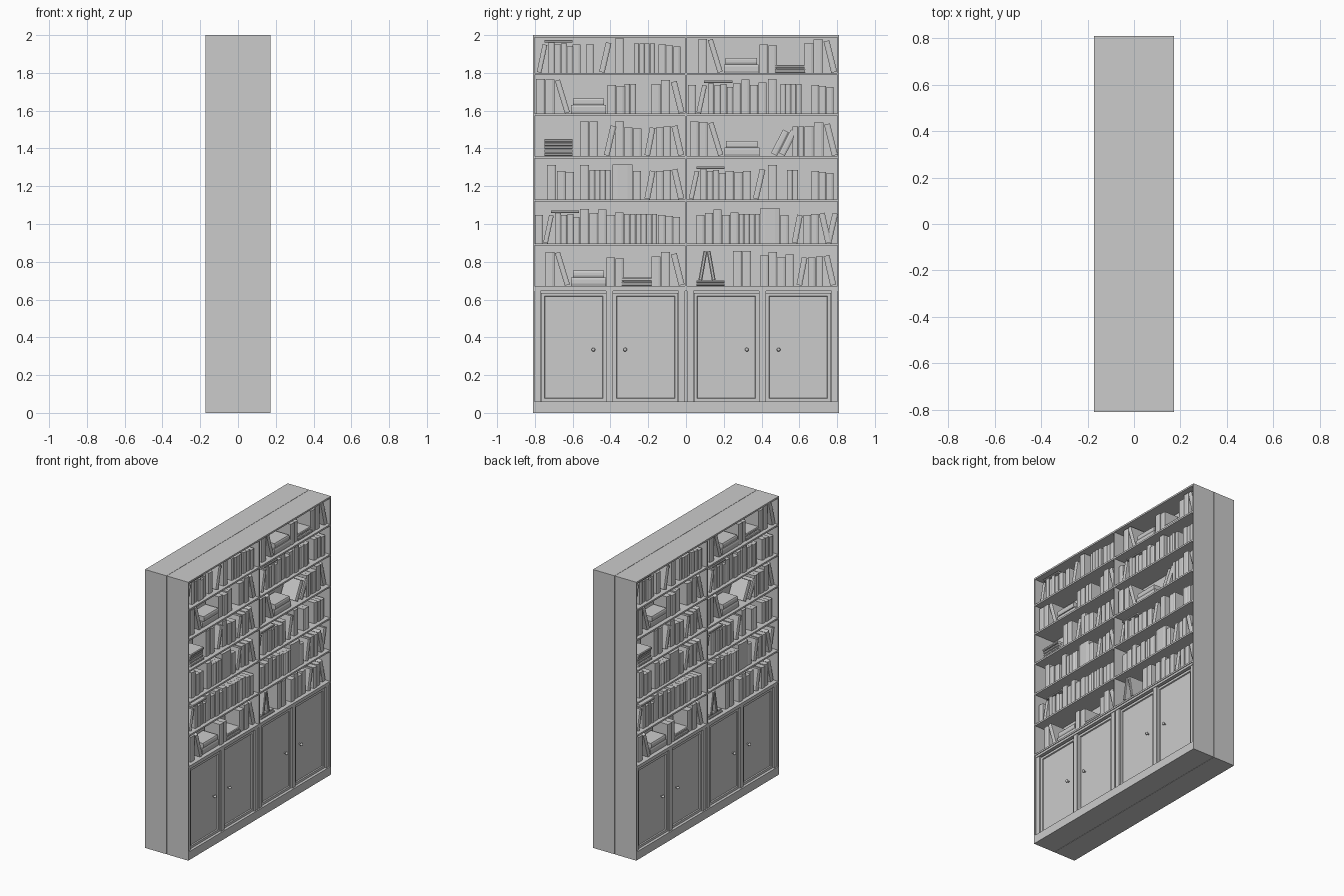
import bpy, bmesh, math, random
from mathutils import Matrix, Vector

if "Cube" in bpy.data.objects:
    bpy.data.objects.remove(bpy.data.objects["Cube"])

random.seed(4)
W, H, D, T = 0.81, 2.0, 0.172, 0.012
SHELVES = [1.80, 1.585, 1.36, 1.13, 0.897, 0.673]   # shelf top heights


def finish(bm, name):
    """Make an object for one side, plus its copy on the opposite side."""
    bmesh.ops.recalc_face_normals(bm, faces=bm.faces)
    me = bpy.data.meshes.new(name)
    bm.to_mesh(me)
    bm.free()
    for suffix, angle in (("right", 0), ("left", math.pi)):
        ob = bpy.data.objects.new(name + "_" + suffix, me)
        ob.rotation_euler.z = angle
        bpy.context.collection.objects.link(ob)


def box(bm, x0, x1, y0, y1, z0, z1):
    m = Matrix.Translation(((x0 + x1) / 2, (y0 + y1) / 2, (z0 + z1) / 2)) \
        @ Matrix.Diagonal((x1 - x0, y1 - y0, z1 - z0, 1))
    return bmesh.ops.create_cube(bm, size=1, matrix=m)["verts"]


# Carcass: back, ends, divider, top, shelves
bm = bmesh.new()
box(bm, 0.001, 0.012, -W, W, 0, H)
for s in (-1, 1):
    y0, y1 = sorted((s * W, s * (W - 0.009)))
    box(bm, 0.001, D, y0, y1, 0, H)
box(bm, 0.012, D - 0.002, -0.005, 0.005, 0.66, H)
box(bm, 0.001, D, -W, W, H - T, H)
for z in SHELVES:
    box(bm, 0.012, D - 0.001, -W + 0.009, W - 0.009, z - T, z)
finish(bm, "bookcase_carcass")

# Cabinet base: plinth, core, top rail, pilasters
bm = bmesh.new()
box(bm, 0.001, D, -W, W, 0, 0.06)
box(bm, 0.012, 0.142, -W + 0.005, W - 0.005, 0.06, 0.66)
box(bm, 0.012, 0.166, -W + 0.005, W - 0.005, 0.645, 0.662)
for s in (-1, 1):
    for c, w in ((0.023, 0.036), (0.405, 0.036), (0.787, 0.036)):
        box(bm, 0.13, 0.162, s * c - w / 2, s * c + w / 2, 0.06, 0.645)
finish(bm, "cabinet_base")

# Doors with recessed panels
bm = bmesh.new()
for c in (-0.595, -0.214, 0.214, 0.595):
    vs = box(bm, 0.13, 0.152, c - 0.172, c + 0.172, 0.06, 0.636)
    front = [f for f in {f for v in vs for f in v.link_faces}
             if all(v.co.x > 0.15 for v in f.verts)]
    bmesh.ops.inset_region(bm, faces=front, thickness=0.024)
    bmesh.ops.inset_region(bm, faces=front, thickness=0.004, depth=-0.008)
finish(bm, "cabinet_doors")

# Door knobs
bm = bmesh.new()
for y in (-0.49, -0.322, 0.322, 0.49):
    rot = Matrix.Rotation(math.pi / 2, 4, 'Y')
    bmesh.ops.create_uvsphere(bm, u_segments=12, v_segments=8, radius=0.01,
                              matrix=Matrix.Translation((0.162, y, 0.335)) @ rot)
    bmesh.ops.create_cone(bm, cap_ends=True, segments=10, radius1=0.005, radius2=0.005,
                          depth=0.02, matrix=Matrix.Translation((0.149, y, 0.335)) @ rot)
for f in bm.faces:
    f.smooth = True
finish(bm, "door_knobs")

# Books
books = bmesh.new()


def prism(w, h, mat):
    """Book standing at the origin with a gently rounded spine towards +x."""
    spine = 0.146 + random.uniform(-0.006, 0.006)
    back = spine - random.uniform(0.105, 0.125)
    plan = [(back, 0), (spine - 0.004, 0), (spine, w * .25),
            (spine, w * .75), (spine - 0.004, w), (back, w)]
    f = books.faces.new([books.verts.new((x, y, 0)) for x, y in plan])
    top = bmesh.ops.extrude_face_region(books, geom=[f])["geom"]
    tv = [v for v in top if isinstance(v, bmesh.types.BMVert)]
    bmesh.ops.translate(books, verts=tv, vec=(0, 0, h))
    bmesh.ops.transform(books, verts=tv + list(f.verts), matrix=mat)


def upright(y, z, w, h):
    prism(w - 0.001, h, Matrix.Translation((0, y, z)))


def lean(y, z, w, h, deg):
    """Positive angle tips the top towards -y; y is the leftmost extent."""
    a = math.radians(deg)
    rot = Matrix.Rotation(a, 4, 'X')
    if a > 0:
        prism(w, h, Matrix.Translation((0, y + h * math.sin(a), z)) @ rot)
    else:
        prism(w, h, Matrix.Translation((0, y + w * math.cos(a), z)) @ rot
              @ Matrix.Translation((0, -w, 0)))


def flat(y, z, length, t):
    prism(t, length, Matrix.Translation((0, y, z + t)) @ Matrix.Rotation(-math.pi / 2, 4, 'X'))


def row(y, z, w, heights):
    for i, h in enumerate(heights):
        upright(y + i * w, z, w, h)


def topped(y, z):
    lean(y, z, 0.025, 0.15, -12)
    row(y + 0.062, z, 0.033, (0.16, 0.15, 0.155, 0.14))
    flat(y + 0.04, z + 0.161, 0.15, 0.014)


def slump(y, z):
    upright(y, z, 0.048, 0.18)
    lean(y + 0.05, z, 0.028, 0.18, 17)
    flat(y + 0.135, z, 0.185, 0.045)
    flat(y + 0.145, z + 0.045, 0.165, 0.035)


def corner(y, z):
    row(y, z, 0.05, (0.155, 0.178))
    lean(y + 0.103, z, 0.032, 0.17, 14)


def mixed_end(y, z):
    lean(y, z, 0.03, 0.15, -11)
    row(y + 0.062, z, 0.04, (0.15, 0.155))
    lean(y + 0.143, z, 0.032, 0.16, 13)


def three(y, z): row(y, z, 0.039, (0.15, 0.145, 0.14))
def slim(y, z): row(y, z, 0.028, (0.155, 0.155, 0.155, 0.155))
def few(y, z): row(y, z, 0.03, (0.155, 0.155))
def pair(y, z): row(y, z, 0.046, (0.15, 0.145))
def tallpair(y, z): row(y, z, 0.048, (0.183, 0.183))
def tall(y, z): upright(y, z, 0.048, 0.183)
def short(y, z): upright(y, z, 0.043, 0.15)
def wide(y, z): upright(y, z, 0.105, 0.185)
def four(y, z): row(y, z, 0.045, (0.16, 0.18, 0.15, 0.165))
def tip(y, z): lean(y, z, 0.03, 0.16, -13)


def slide(y, z):
    lean(y, z, 0.035, 0.14, -27)
    lean(y + 0.042, z, 0.035, 0.14, -27)


def pile(y, z):
    for i in range(5):
        flat(y, z + i * 0.018, 0.15, 0.017)


def low(y, z):
    for i in range(2):
        flat(y, z + i * 0.022, 0.155, 0.021)


def tent(y, z):
    for i in range(2):
        flat(y, z + i * 0.014, 0.148, 0.013)
    lean(y + 0.01, z + 0.028, 0.02, 0.155, -10)
    lean(y + 0.054, z + 0.028, 0.02, 0.155, 10)


# Arrangement of each shelf from the top, positions in hundredths
LAYOUT = [
    [(topped, -79), (short, -60), (short, -53), (tip, -46), (tall, -37.5), (slim, -27.5),
     (three, -14.5), (slump, 6.5), (pair, 39), (low, 47.5), (corner, 62.5)],
    [(tall, -79.3), (slump, -74.4), (pair, -41.5), (few, -32.5), (corner, -18.3),
     (short, 1), (topped, 5.5), (four, 24.8), (tall, 43.3), (slim, 50), (three, 66.5)],
    [(pile, -75), (tallpair, -56), (tip, -43.5), (tall, -37.5), (pair, -32.7),
     (mixed_end, -22), (tall, 2), (slump, 6.8), (slide, 45), (few, 56.5), (corner, 62.8)],
    [(tall, -73.5), (pair, -68.3), (tall, -56), (slim, -51), (wide, -38.8), (short, -28),
     (mixed_end, -22), (topped, 1.5), (pair, 21), (short, 30.2), (tip, 35.5), (tall, 43.5),
     (few, 53.5), (three, 66.5)],
    [(short, -80), (topped, -75.6), (tall, -56), (four, -51), (few, -32.7), (slim, -26.5),
     (three, -14.7), (short, 5.5), (four, 10), (slim, 28), (wide, 39.3), (short, 50),
     (mixed_end, 56), (tip, 74)],
    [(slump, -74.4), (pair, -42), (low, -33.8), (corner, -18.3), (tent, 5.6),
     (tallpair, 25), (four, 39.3), (mixed_end, 58.5)],
]
for z, shelf in zip(SHELVES, LAYOUT):
    for group, y in shelf:
        group(y / 100, z)
finish(books, "books")
